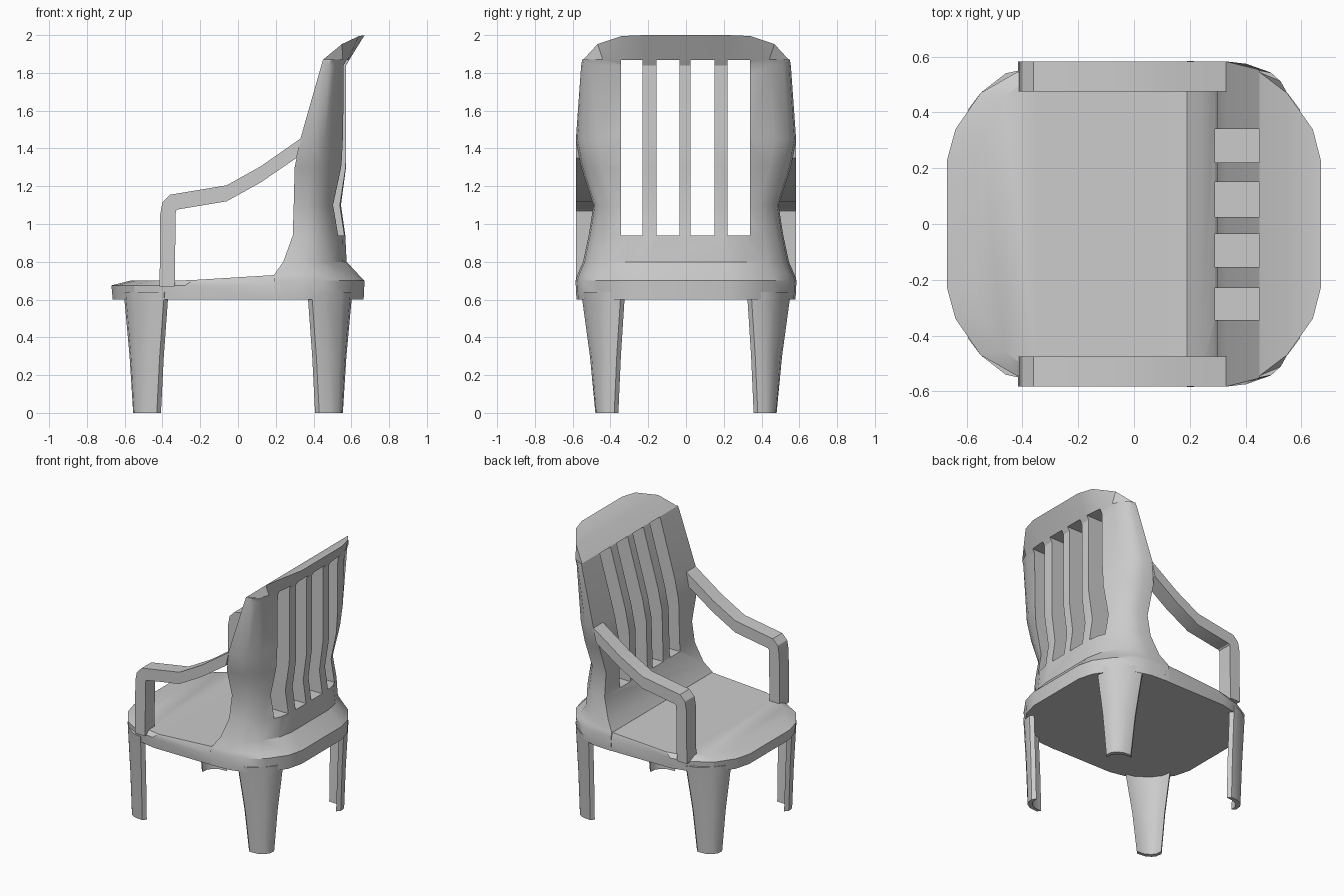
import bpy, bmesh, math

if "Cube" in bpy.data.objects:
    bpy.data.objects.remove(bpy.data.objects["Cube"])


def make(name, verts, faces, smooth=None):
    """Mesh object from points and faces, cleaned, optionally smooth shaded."""
    bm = bmesh.new()
    vs = [bm.verts.new(v) for v in verts]
    for f in faces:
        bm.faces.new([vs[i] for i in f])
    bmesh.ops.remove_doubles(bm, verts=bm.verts, dist=0.0005)
    bmesh.ops.recalc_face_normals(bm, faces=bm.faces)
    me = bpy.data.meshes.new(name)
    bm.to_mesh(me)
    bm.free()
    ob = bpy.data.objects.new(name, me)
    bpy.context.collection.objects.link(ob)
    if smooth:
        shade(ob, smooth)
    return ob


def select(ob):
    bpy.ops.object.select_all(action='DESELECT')
    ob.select_set(True)
    bpy.context.view_layer.objects.active = ob


def shade(ob, angle):
    select(ob)
    bpy.ops.object.shade_smooth_by_angle(angle=math.radians(angle))


def loft(name, rings, smooth=None):
    """Bridge closed rings; ends are capped with strips pairing i and n-1-i."""
    n = len(rings[0])
    verts = [p for r in rings for p in r]
    faces = []
    for k in range(len(rings) - 1):
        for i in range(n):
            j = (i + 1) % n
            faces.append((k*n + i, k*n + j, (k+1)*n + j, (k+1)*n + i))
    for base in (0, (len(rings) - 1) * n):
        for i in range(n // 2 - 1):
            faces.append((base + i, base + i + 1, base + n - 2 - i, base + n - 1 - i))
    return make(name, verts, faces, smooth)


def mirrored(half):
    return half + [(x, -y, z) for x, y, z in reversed(half)]


# Seat slab with rounded front and softened rim
outline = [(-.67, .23), (-.64, .34), (-.55, .47), (-.41, .55), (-.28, .58), (.22, .583)]


def seat_ring(z, sx, sy, slope=0):
    return mirrored([(x * sx if x < 0 else x, y * sy,
                      z + slope * max(0, x + .34)) for x, y in outline])


loft("seat", [seat_ring(.6, .99, .99), seat_ring(.675, 1, 1),
              seat_ring(.70, .85, .975, .056)], 25)

# Backrest: flat inner side, rounded outer side
shape = [(0, 1), (.3, .985), (.54, .93), (.75, .80), (.94, .58), (1, .39)]
levels = [(.60, .19, .665, .58), (.70, .19, .67, .585), (.73, .19, .64, .575),
          (.80, .24, .575, .545), (.94, .29, .568, .515), (1.1, .295, .545, .49),
          (1.3, .30, .572, .555), (1.45, .33, .572, .583), (1.84, .441, .572, .555),
          (1.87, .45, .59, .55)]
rings = [mirrored([(xf + t * (xb - xf), v * w, z) for t, v in shape])
         for z, xf, xb, w in levels]


def crest_z(x):
    pts = [(.45, 1.87), (.545, 1.95), (.64, 1.995), (.671, 2.0)]
    for (a, za), (b, zb) in zip(pts, pts[1:]):
        if x <= b:
            return za + (zb - za) * max(0, x - a) / (b - a)
    return 2.0


crest = []
for t, v in shape:
    x = max(.45, .19 + t * .48)
    crest.append((x, min(.55, v * .585), crest_z(x)))
rings.append(mirrored(crest))
back = loft("backrest", rings)

# Four slots through the backrest
verts, faces = [], []
for y0, y1 in [(-.345, -.23), (-.155, -.035), (.025, .15), (.22, .34)]:
    b = len(verts)
    verts += [(x, y, z) for x in (.1, .9) for y in (y0, y1) for z in (.938, 1.868)]
    faces += [tuple(b + i for i in f) for f in
              [(0, 1, 3, 2), (4, 5, 7, 6), (0, 1, 5, 4),
               (2, 3, 7, 6), (0, 2, 6, 4), (1, 3, 7, 5)]]
cutter = make("slot_cutter", verts, faces)
cutter.hide_render = True
mod = back.modifiers.new("slots", 'BOOLEAN')
mod.operation = 'DIFFERENCE'
mod.solver = 'EXACT'
mod.object = cutter
select(back)
bpy.ops.object.modifier_apply(modifier=mod.name)
bpy.data.objects.remove(cutter)
shade(back, 30)

# Armrests: bent strip profile, given width in y
outer = [(-.415, .67), (-.412, 1.05), (-.40, 1.115), (-.36, 1.155),
         (-.06, 1.205), (.12, 1.305), (.335, 1.455)]
inner = [(-.335, .67), (-.33, 1.06), (-.328, 1.07), (-.32, 1.077),
         (-.06, 1.12), (.12, 1.22), (.31, 1.35)]
for side, s in (("left", -1), ("right", 1)):
    loft(side + "_armrest", [[(a[0], s * .475, a[1]), (a[0], s * .583, a[1]),
                              (b[0], s * .583, b[1]), (b[0], s * .475, b[1])]
                             for a, b in zip(outer, inner)], 25)

# Legs: tapered curved channels, open toward the middle of the chair
top = [(.39, .555), (.46, .54), (.55, .47), (.595, .41), (.605, .345)]
foot = [(.43, .48), (.49, .475), (.53, .452), (.55, .425), (.555, .38)]


def leg(name, sx, sy):
    rings = []
    for z, f in ((.64, 1), (.3, .38), (0, 0)):
        pts = [(b[0] + f * (a[0] - b[0]), b[1] + f * (a[1] - b[1]))
               for a, b in zip(top, foot)]
        ring = pts + [(x - .022, y - .022) for x, y in reversed(pts)]
        rings.append([(sx * x, sy * y, z) for x, y in ring])
    loft(name, rings, 35)


for end, sx in (("front", -1), ("back", 1)):
    for side, sy in (("left", -1), ("right", 1)):
        leg(f"{end}_{side}_leg", sx, sy)
